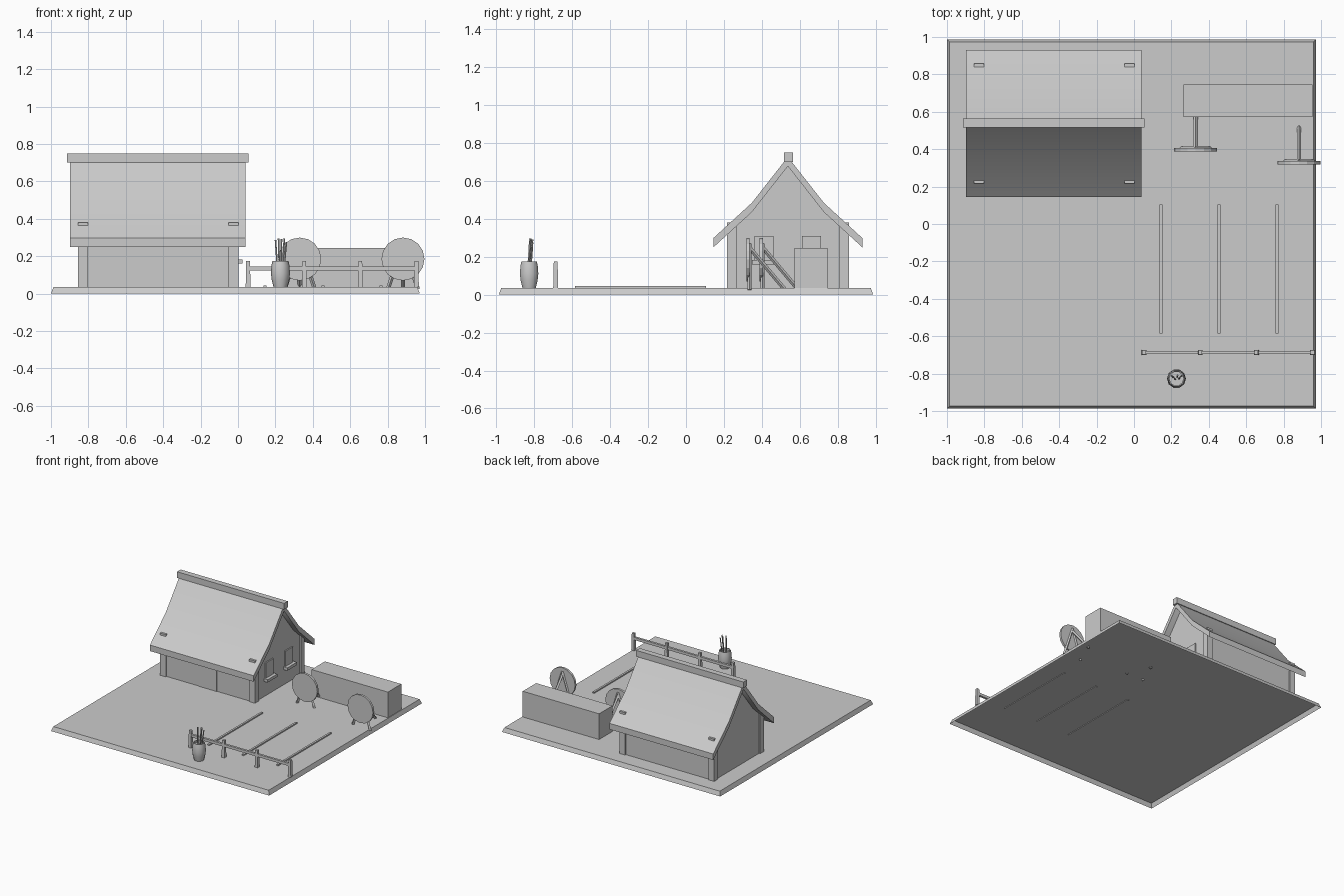
import bpy, bmesh, math
from mathutils import Vector

if "Cube" in bpy.data.objects:
    bpy.data.objects.remove(bpy.data.objects["Cube"])

G = 0.035          # height of the ground slab top


def make(name, verts, faces):
    me = bpy.data.meshes.new(name)
    me.from_pydata(verts, [], faces)
    bm = bmesh.new()
    bm.from_mesh(me)
    bmesh.ops.recalc_face_normals(bm, faces=bm.faces)
    bm.to_mesh(me)
    bm.free()
    ob = bpy.data.objects.new(name, me)
    bpy.context.collection.objects.link(ob)
    return ob


def smooth(ob, deg=40):
    bpy.ops.object.select_all(action='DESELECT')
    ob.select_set(True)
    bpy.context.view_layer.objects.active = ob
    bpy.ops.object.shade_smooth_by_angle(angle=math.radians(deg))


def box(name, x0, x1, y0, y1, z0, z1, inset=0.0, bottom=True):
    """Box with an optional inset at the top for tapering."""
    v = []
    for z, i in ((z0, 0), (z1, inset)):
        v += [(x0+i, y0+i, z), (x1-i, y0+i, z), (x1-i, y1-i, z), (x0+i, y1-i, z)]
    f = [(4, 5, 6, 7)] + [(i, (i+1) % 4, (i+1) % 4+4, i+4) for i in range(4)]
    if bottom:
        f.append((3, 2, 1, 0))
    return make(name, v, f)


def extrude_x(name, prof, x0, x1, caps, closed=True):
    """Extrude a (y, z) profile along x."""
    n = len(prof)
    v = [(x0, *p) for p in prof] + [(x1, *p) for p in prof]
    f = [(i, (i+1) % n, (i+1) % n+n, i+n) for i in range(n if closed else n-1)]
    for c in caps:
        f += [tuple(c), tuple(i+n for i in c)]
    return make(name, v, f)


def stick(name, a, b, r, sides=4):
    a, b = Vector(a), Vector(b)
    bpy.ops.mesh.primitive_cylinder_add(vertices=sides, radius=r, depth=(b-a).length, location=(a+b)/2)
    ob = bpy.context.object
    ob.name = name
    ob.rotation_euler = (b-a).to_track_quat('Z', 'Y').to_euler()
    return ob


# Ground slab, open underneath
box("ground_slab", -1, 0.972, -0.987, 0.987, 0, G, 0.013, bottom=False)

# House walls with gable profile, nearly flush with the posts
C = 0.537
half = [(0.311, G), (0.311, 0.335), (0.185, 0.45)]
prof = [(C-d, z) for d, z in half] + [(C, 0.69)] + [(C+d, z) for d, z in reversed(half)]
extrude_x("house_walls", prof, -0.845, -0.01, [range(len(prof))], closed=False)

# Corner posts, poking slightly through the roof
for x in (-0.855, -0.05):
    for y in (0.216, 0.808):
        box("corner_post", x, x+0.052, y, y+0.05, G, 0.38)

# Door and side windows
box("door", -0.51, -0.35, 0.222, 0.24, G, 0.30)
for y in (0.41, 0.662):
    box("window", -0.03, 0.0, y-0.05, y+0.05, 0.17, 0.308)
    box("window_sill", -0.03, 0.025, y-0.062, y+0.062, 0.16, 0.183)

# Flared roof and ridge beam
curve = [(0.393, 0.298), (0.19, 0.484), (0, 0.726)]
n = len(curve)
for s, side in ((-1, "front"), (1, "back")):
    top = [(C+s*d, z) for d, z in curve]
    p = top + [(y, z-0.049) for y, z in reversed(top)]
    quads = [(i, i+1, 2*n-2-i, 2*n-1-i) for i in range(n-1)]
    smooth(extrude_x(side + "_roof", p, -0.897, 0.041, quads))
box("ridge_beam", -0.913, 0.055, C-0.02, C+0.027, 0.70, 0.75)

# Backstop block
box("backstop", 0.264, 0.954, 0.572, 0.745, G, 0.245)

# Targets on three-legged stands
for x, y in ((0.33, 0.398), (0.882, 0.328)):
    stick("target_disc", (x, y-0.01, 0.185), (x, y+0.008, 0.185), 0.115, 16)
    for s in (-1, 1):
        stick("target_front_leg", (x, y+0.006, 0.27), (x+s*0.08, y+0.006, 0.025), 0.011)
    stick("target_rear_leg", (x, y+0.005, 0.25), (x, y+0.195, 0.025), 0.011)

# Lane markers
for x in (0.144, 0.454, 0.764):
    box("lane_marker", x-0.008, x+0.008, -0.585, 0.105, G-0.005, 0.045)

# Fence
for x in (0.054, 0.354, 0.654, 0.954):
    box("fence_post", x-0.013, x+0.013, -0.70, -0.674, G, 0.175, 0.003)
box("fence_rail", 0.042, 0.964, -0.696, -0.678, 0.123, 0.145)

# Arrow barrel: lathed pot with a sunken top
bx, by, S = 0.227, -0.827, 10
rings = [(0.037, G), (0.047, 0.075), (0.051, 0.11), (0.048, 0.15), (0.043, 0.176), (0.037, 0.176), (0.037, 0.16)]
v = [(bx+r*math.cos(2*math.pi*i/S), by+r*math.sin(2*math.pi*i/S), z) for r, z in rings for i in range(S)]
f = [(k*S+i, k*S+(i+1) % S, (k+1)*S+(i+1) % S, (k+1)*S+i) for k in range(len(rings)-1) for i in range(S)]
f += [tuple(range(S)), tuple(range((len(rings)-1)*S, len(rings)*S))]
smooth(make("barrel", v, f))

# Arrows
for dx, dy, h in ((-0.022, 0.004, 0.29), (-0.009, -0.008, 0.30), (0.005, 0.006, 0.295), (0.017, -0.004, 0.30), (0.026, 0.006, 0.28)):
    stick("arrow", (bx+dx*0.6, by+dy, 0.10), (bx+dx*1.2, by+dy+0.012, h-0.004), 0.0045, 5)
